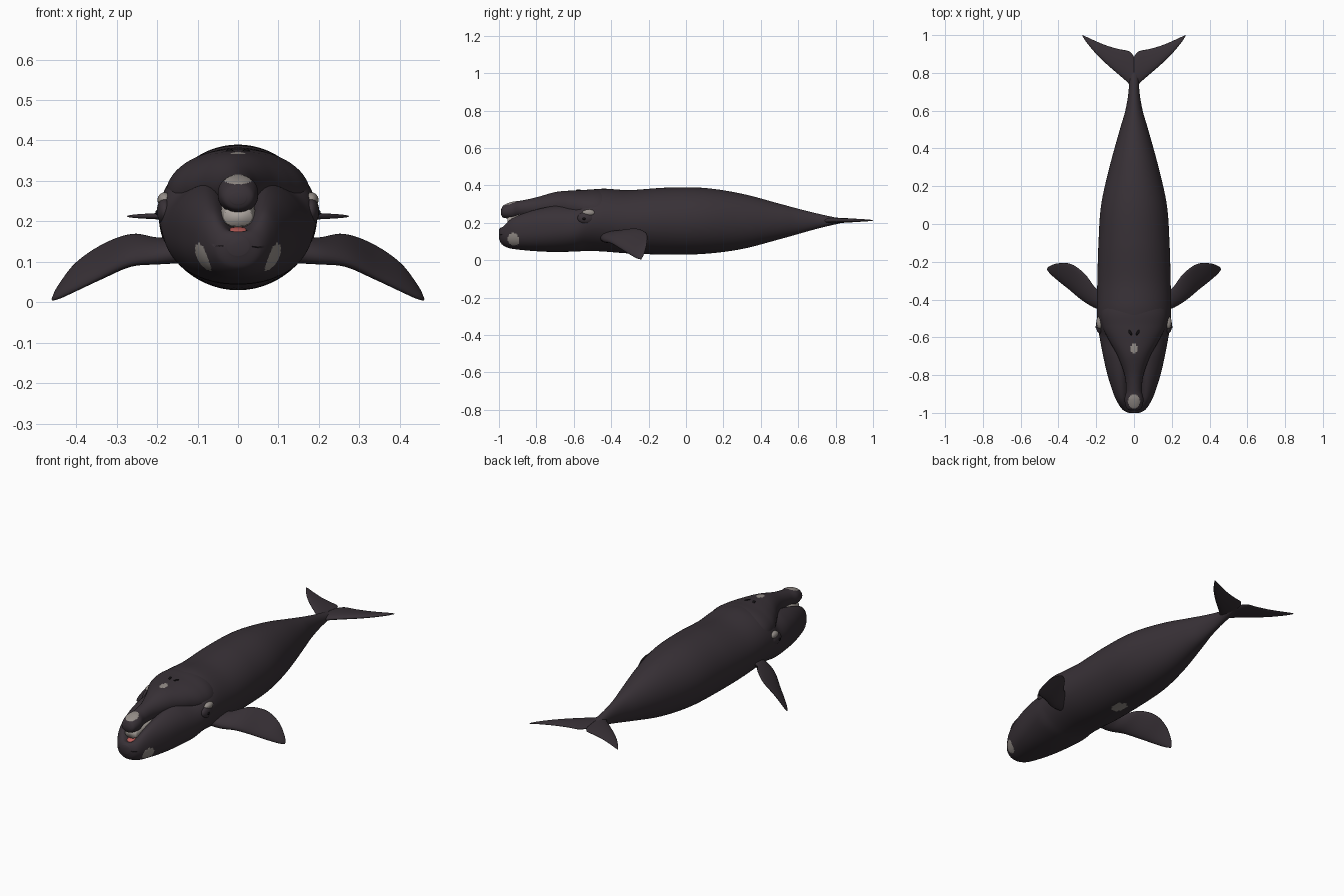
import bpy, bmesh, math
from mathutils import Vector

cube = bpy.data.objects.get("Cube")
if cube:
    bpy.data.objects.remove(cube, do_unlink=True)


def material(name, color):
    m = bpy.data.materials.new(name)
    m.use_nodes = True
    m.diffuse_color = (*color, 1)
    bsdf = m.node_tree.nodes["Principled BSDF"]
    bsdf.inputs["Base Color"].default_value = (*color, 1)
    bsdf.inputs["Roughness"].default_value = 0.7
    return m


SKIN = material("dark skin", (0.04, 0.031, 0.038))
ROUGH = material("grey callosity", (0.30, 0.27, 0.25))
BALEEN = material("pale baleen", (0.42, 0.38, 0.35))
PINK = material("tongue pink", (0.5, 0.11, 0.10))
BLACK = material("black", (0.006, 0.005, 0.006))


def smooth_rows(rows, steps):
    """Catmull-Rom interpolation through rows of values."""
    out = []
    for i in range(len(rows) - 1):
        a, b, c, d = (Vector(rows[min(max(i + k, 0), len(rows) - 1)]) for k in (-1, 0, 1, 2))
        for s in range(steps):
            t = s / steps
            out.append(b + 0.5 * t * (c - a + t * (2 * a - 5 * b + 4 * c - d + t * (3 * (b - c) + d - a))))
    return out + [Vector(rows[-1])]


def loft(name, rings, mats, patches=()):
    """Skin closed rings; faces inside a patch ellipsoid take the second material."""
    bm = bmesh.new()
    loops = [[bm.verts.new(p) for p in ring] for ring in rings]
    n = len(loops[0])
    for a, b in zip(loops, loops[1:]):
        for i in range(n):
            j = (i + 1) % n
            bm.faces.new((a[i], a[j], b[j], b[i]))
    bm.faces.new(loops[0])
    bm.faces.new(loops[-1])
    bmesh.ops.recalc_face_normals(bm, faces=bm.faces)
    for f in bm.faces:
        f.smooth = True
        c = f.calc_center_median()
        c.x = abs(c.x)
        for centre, radius in patches:
            if sum(((c[k] - centre[k]) / radius[k]) ** 2 for k in range(3)) < 1:
                f.material_index = 1
    mesh = bpy.data.meshes.new(name)
    bm.to_mesh(mesh)
    bm.free()
    for m in mats:
        mesh.materials.append(m)
    obj = bpy.data.objects.new(name, mesh)
    bpy.context.collection.objects.link(obj)
    return obj


def body_ring(row, count):
    """Rounded section from y, half width, bottom, top, squareness, mouth trough depth."""
    y, w, bottom, top, p, trough = row
    mid, half = (top + bottom) / 2, (top - bottom) / 2
    ring = []
    for i in range(count):
        a = math.tau * i / count
        s, c = math.sin(a), math.cos(a)
        x = w * math.copysign(abs(s) ** p, s)
        z = mid + half * math.copysign(abs(c) ** p, c)
        if c > 0:
            z -= trough * math.exp(-(x / 0.045) ** 2)
        ring.append((x, y, z))
    return ring


def fin(name, stations, side):
    """Thin blade lofted from leading point, trailing point and thickness."""
    rows = smooth_rows(stations, 6)
    rings = []
    for k, r in enumerate(rows):
        lead, trail = Vector(r[:3]), Vector(r[3:6])
        before, after = rows[max(k - 1, 0)], rows[min(k + 1, len(rows) - 1)]
        span = Vector(after[:3]) + Vector(after[3:6]) - Vector(before[:3]) - Vector(before[3:6])
        normal = (trail - lead).cross(span).normalized()
        ring = []
        for i in range(24):
            a = math.tau * i / 24
            t = (1 - math.cos(a)) / 2
            p = lead.lerp(trail, t) + normal * (r[6] / 2 * math.sin(a) * (1.25 - 0.7 * t))
            ring.append((p.x * side, p.y, p.z))
        rings.append(ring)
    return loft(name, rings, [SKIN])


def blob(name, centre, size, mat):
    bpy.ops.mesh.primitive_uv_sphere_add(segments=24, ring_count=14, location=centre)
    o = bpy.context.object
    o.name = name
    o.scale = size
    o.data.materials.append(mat)
    bpy.ops.object.shade_smooth()
    return o


# Body with lower jaw and raised lips
body = [
    (-1.0, .028, .115, .165, 1, 0), (-.985, .058, .085, .195, .95, .02),
    (-.95, .084, .066, .238, .85, .07), (-.9, .108, .057, .262, .85, .075),
    (-.8, .140, .048, .288, .85, .07), (-.7, .163, .044, .305, .88, .06),
    (-.6, .182, .046, .312, .92, .03), (-.53, .193, .049, .362, 1, 0),
    (-.45, .196, .047, .382, 1, 0), (-.3, .194, .036, .375, 1, 0),
    (-.1, .188, .030, .388, 1, 0), (.1, .174, .034, .386, 1, 0),
    (.3, .13, .06, .355, 1, 0), (.5, .075, .112, .302, 1, 0),
    (.6, .046, .14, .275, 1, 0), (.7, .029, .168, .25, 1, 0),
    (.8, .024, .192, .228, 1, 0), (.86, .012, .205, .217, 1, 0)]
chin = ((.083, -.92, .112), (.04, .034, .036))
belly = ((0, -.12, .03), (.035, .05, .03))
loft("body", [body_ring(r, 112) for r in smooth_rows(body, 12)], [SKIN, ROUGH], [chin, belly])

# Narrow arched upper jaw merging into the head
rostrum = [
    (-.988, .02, .242, .272, 1, 0), (-.975, .04, .227, .294, 1, 0),
    (-.93, .05, .222, .312, .9, 0), (-.88, .042, .23, .319, 1, 0),
    (-.8, .05, .23, .336, 1, 0), (-.7, .086, .22, .364, 1, 0),
    (-.62, .13, .2, .372, 1, 0), (-.54, .168, .17, .376, 1, 0),
    (-.45, .175, .15, .378, 1, 0), (-.33, .12, .15, .35, 1, 0)]
snout = ((0, -.94, .305), (.032, .04, .04))
crown = ((0, -.66, .37), (.02, .026, .03))
loft("upper_jaw", [body_ring(r, 72) for r in smooth_rows(rostrum, 12)], [SKIN, ROUGH], [snout, crown])

# Mouth interior
baleen = [(-.955, .034, .188, .235, .8, 0), (-.9, .042, .185, .25, .8, 0),
          (-.8, .045, .19, .26, .8, 0), (-.7, .05, .2, .27, .8, 0)]
loft("baleen", [body_ring(r, 32) for r in smooth_rows(baleen, 4)], [BALEEN])
blob("tongue", (0, -.92, .168), (.04, .05, .018), PINK)

# Paired parts
flipper = [
    (.13, -.46, .115, .13, -.37, .15, .06), (.2, -.445, .103, .2, -.342, .158, .05),
    (.27, -.405, .093, .26, -.265, .168, .042), (.34, -.348, .06, .33, -.213, .145, .034),
    (.40, -.3, .03, .4, -.208, .098, .026), (.44, -.265, .011, .445, -.222, .04, .016),
    (.459, -.242, .004, .46, -.236, .01, .004)]
fluke = [
    (0, .70, .21, 0, .885, .214, .036), (.03, .745, .211, .025, .914, .214, .03),
    (.08, .79, .212, .08, .926, .214, .026), (.14, .842, .212, .14, .943, .214, .022),
    (.2, .9, .212, .2, .967, .214, .016), (.25, .96, .212, .25, .99, .214, .01),
    (.272, .994, .212, .274, 1.0, .213, .004)]
for side, word in ((1, "left"), (-1, "right")):
    fin(word + "_flipper", flipper, side)
    fin(word + "_fluke", fluke, side)
    blob(word + "_eye_ridge", (side * .181, -.535, .225), (.02, .045, .032), SKIN)
    blob(word + "_eye_callosity", (side * .181, -.52, .253), (.018, .034, .019), ROUGH)
    blob(word + "_eye", (side * .199, -.545, .222), (.005, .008, .007), BLACK)
    hole = blob(word + "_blowhole", (side * .02, -.575, .373), (.007, .016, .005), BLACK)
    hole.rotation_euler.z = side * -.5
